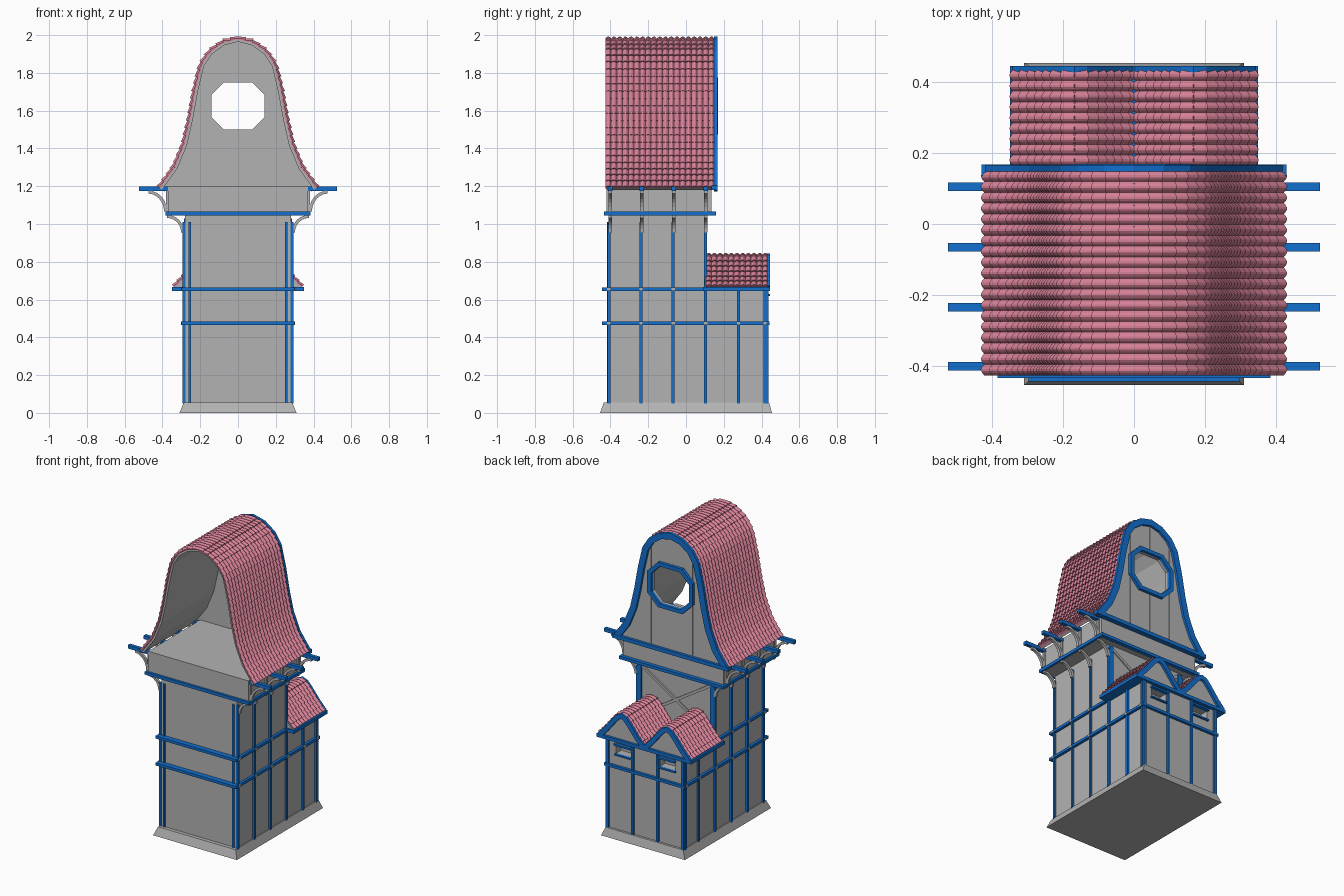
import bpy, bmesh, math
from mathutils import Vector

if "Cube" in bpy.data.objects:
    bpy.data.objects.remove(bpy.data.objects["Cube"])


def material(name, rgb):
    m = bpy.data.materials.new(name)
    m.diffuse_color = (*rgb, 1)
    m.use_nodes = True
    m.node_tree.nodes["Principled BSDF"].inputs["Base Color"].default_value = m.diffuse_color
    return m


GREY = material("grey_plaster", (0.45, 0.45, 0.45))
BLUE = material("blue_timber", (0.006, 0.16, 0.62))
PINK = material("pink_tile", (0.68, 0.22, 0.31))
parts = {}


def part(name, mat):
    return parts.setdefault(name, (bmesh.new(), mat))[0]


def loft(bm, a, b):
    """Closed solid between two loops with the same number of points."""
    va, vb = [bm.verts.new(p) for p in a], [bm.verts.new(p) for p in b]
    n = len(va)
    faces = [bm.faces.new(va), bm.faces.new(vb[::-1])]
    for i in range(n):
        j = (i + 1) % n
        faces.append(bm.faces.new((va[j], va[i], vb[i], vb[j])))
    bmesh.ops.recalc_face_normals(bm, faces=faces)


def box(bm, x0, x1, y0, y1, z0, z1, mirror=False):
    for s in ((1, -1) if mirror else (1,)):
        ring = [(s * x0, y0), (s * x1, y0), (s * x1, y1), (s * x0, y1)]
        loft(bm, [(x, y, z0) for x, y in ring], [(x, y, z1) for x, y in ring])


def prism(bm, pts, y0, y1, cx=0, mirror=False):
    """Extrude an x-z outline along y."""
    for s in ((1, -1) if mirror else (1,)):
        loft(bm, [(cx + s * x, y0, z) for x, z in pts], [(cx + s * x, y1, z) for x, z in pts])


def offset(pts, d):
    """Shift an eave-to-ridge line outwards, keeping the ridge on x = 0."""
    out = []
    for i, p in enumerate(pts):
        a, b = Vector(pts[max(i - 1, 0)]), Vector(pts[min(i + 1, len(pts) - 1)])
        t = (b - a).normalized()
        n = Vector((0, 1)) if i == len(pts) - 1 else Vector((t.y, -t.x))
        q = Vector(p) + n * d
        out.append((q.x, q.y))
    return out


def band(pts, d0, d1):
    return offset(pts, d1) + offset(pts, d0)[::-1]


def resample(pts, n):
    v = [Vector(p) for p in pts]
    lens = [(b - a).length for a, b in zip(v, v[1:])]
    out = []
    for k in range(n + 1):
        d, i = sum(lens) * k / n, 0
        while i < len(lens) - 1 and d > lens[i]:
            d -= lens[i]
            i += 1
        out.append(v[i].lerp(v[i + 1], min(d / lens[i], 1)))
    return out


def tiles(bm, pts, y0, y1, rows, cols, cx=0):
    """Overlapping rows of arched tiles on both slopes."""
    line, w = resample(pts, rows), (y1 - y0) / cols
    for a, b in zip(line, line[1:]):
        t = (b - a).normalized()
        n = Vector((t.y, -t.x))
        b = b + t * 0.004
        for s in (1, -1):
            for c in range(cols):
                loops = []
                for p, lift in ((a, 0.010), (b, 0.001)):
                    loop = []
                    for k in range(6):
                        h = 0.011 * math.sin(math.pi * k / 5) + lift
                        q = p + n * h
                        loop.append((cx + s * q.x, y0 + w * (c + k / 5), q.y))
                    for k in (1, 0):
                        q = p - n * 0.002
                        loop.append((cx + s * q.x, y0 + w * (c + k), q.y))
                    loops.append(loop)
                loft(bm, *loops)


# Plinth
bm = part("plinth", GREY)
loft(bm, [(x, y, 0) for x, y in ((-.31, -.455), (.31, -.455), (.31, .455), (-.31, .455))],
     [(x, y, .055) for x, y in ((-.287, -.435), (.287, -.435), (.287, .44), (-.287, .44))])

# Tower body, overhanging upper storey and rear annex
box(part("tower_wall", GREY), -.28, .28, -.41, .10, .05, 1.05)
box(part("upper_storey", GREY), -.37, .37, -.42, .135, 1.045, 1.2)
bm = part("annex_wall", GREY)
box(bm, -.28, .28, .10, .37, .05, .66)
box(bm, -.28, .28, .37, .425, .05, .56)
box(bm, -.28, .28, .37, .425, .62, .66)
box(bm, -.105, .105, .37, .425, .56, .62)
box(bm, .22, .28, .37, .425, .56, .62, True)

# Main roof: hollow shell, tiles, rear gable with octagonal opening
ROOF = [(.415, 1.19), (.335, 1.3), (.285, 1.42), (.255, 1.55), (.228, 1.7),
        (.195, 1.84), (.15, 1.91), (.08, 1.96), (0, 1.98)]
OCT = [(0, 1.75), (.075, 1.75), (.14, 1.685), (.14, 1.565), (.075, 1.5), (0, 1.5)]
prism(part("roof_shell", GREY), band(ROOF, -.015, 0), -.42, .15, mirror=True)
tiles(part("roof_tiles", PINK), ROOF, -.427, .15, 24, 19)
prism(part("rear_gable", GREY), [(0, 1.19)] + ROOF + OCT, .13, .15, mirror=True)
bm = part("gable_trim", BLUE)
prism(bm, band(ROOF, -.03, .012), .148, .166, mirror=True)
big = [(x * 1.2, 1.625 + (z - 1.625) * 1.2) for x, z in OCT]
prism(bm, OCT + big[::-1], .148, .17, mirror=True)
box(bm, -.43, .43, .135, .168, 1.18, 1.205)
bm = part("gable_battens", GREY)
box(bm, -.003, .003, .148, .154, 1.2, 1.48)
box(bm, -.003, .003, .148, .154, 1.77, 1.95)
box(bm, .15, .156, .148, .154, 1.2, 1.88, True)

# Horizontal timber bands round the walls
bm = part("timber_bands", BLUE)
for z in (.475, .655):
    box(bm, .278, .298, -.445, .44, z - .009, z + .009, True)
    box(bm, -.298, .298, -.445, -.408, z - .009, z + .009)
    box(bm, -.298, .298, .42, .442, z - .009, z + .009)
box(bm, .365, .385, -.43, .16, 1.046, 1.066, True)
box(bm, -.385, .385, -.435, -.415, 1.046, 1.066)
box(bm, -.385, .385, .13, .16, 1.046, 1.066)

# Vertical timber posts
bm = part("timber_posts", BLUE)
pegs = part("joist_ends", GREY)
for y in (-.408, -.238, -.068, .104, .278, .418):
    top = 1.01 if y < .15 else .65
    box(bm, .278, .293, y - .008, y + .008, .05, top, True)
    for z in (.475, .655):
        box(pegs, .28, .301, y - .009, y + .009, z - .009, z + .009, True)
box(bm, .25, .262, -.418, -.405, .05, 1.01, True)
box(bm, .268, .29, .42, .438, .05, .65, True)
box(bm, .085, .1, .42, .438, .05, .65, True)
box(bm, .255, .285, .095, .112, .65, 1.03, True)

# Cross braces on the rear wall above the annex
bm = part("cross_braces", GREY)
prism(bm, [(.26, 1.03), (.27, 1.015), (-.26, .68), (-.27, .695)], .095, .108, mirror=True)

# Annex window sills and lintels
bm = part("window_trim", BLUE)
box(bm, .1, .225, .42, .445, .618, .63, True)
box(bm, .1, .225, .42, .438, .55, .56, True)

# Projecting roof beams and curved brackets
bm, br = part("roof_beams", BLUE), part("curved_brackets", GREY)


def bracket(cx, cz, rx, rz, y):
    ang = [math.pi / 2 * k / 6 for k in range(7)]
    pts = [(cx - rx * math.cos(a), cz + rz * math.sin(a)) for a in ang]
    pts += [(cx - (rx - .016) * math.cos(a), cz + (rz - .016) * math.sin(a)) for a in ang[::-1]]
    prism(br, pts, y - .009, y + .009, mirror=True)


for y in (-.402, -.235, -.065, .105):
    box(bm, .3, .525, y - .012, y + .012, 1.175, 1.198, True)
    bracket(.475, 1.065, .1, .112, y)
    bracket(.375, .955, .09, .093, y)
    box(br, .368, .38, y - .009, y + .009, 1.06, 1.18, True)

# Annex roof: two small gables side by side
SMALL = [(.168, .665), (.12, .715), (.06, .79), (.03, .822), (0, .835)]
for cx in (-.168, .168):
    prism(part("annex_gables", GREY), SMALL + [(-x, z) for x, z in SMALL[-2::-1]], .10, .43, cx)
    tiles(part("annex_tiles", PINK), SMALL, .105, .435, 7, 11, cx)
    prism(part("annex_gable_trim", BLUE), band(SMALL, -.022, .01), .428, .446, cx, True)
bm = part("annex_eaves", BLUE)
box(bm, .28, .35, .09, .446, .645, .667, True)
box(bm, -.35, .35, .425, .446, .645, .667)
box(bm, -.008, .008, .10, .446, .66, .682)

# Turn every collected mesh into an object
for name, (bm, mat) in parts.items():
    me = bpy.data.meshes.new(name)
    bm.to_mesh(me)
    bm.free()
    me.materials.append(mat)
    bpy.context.collection.objects.link(bpy.data.objects.new(name, me))
